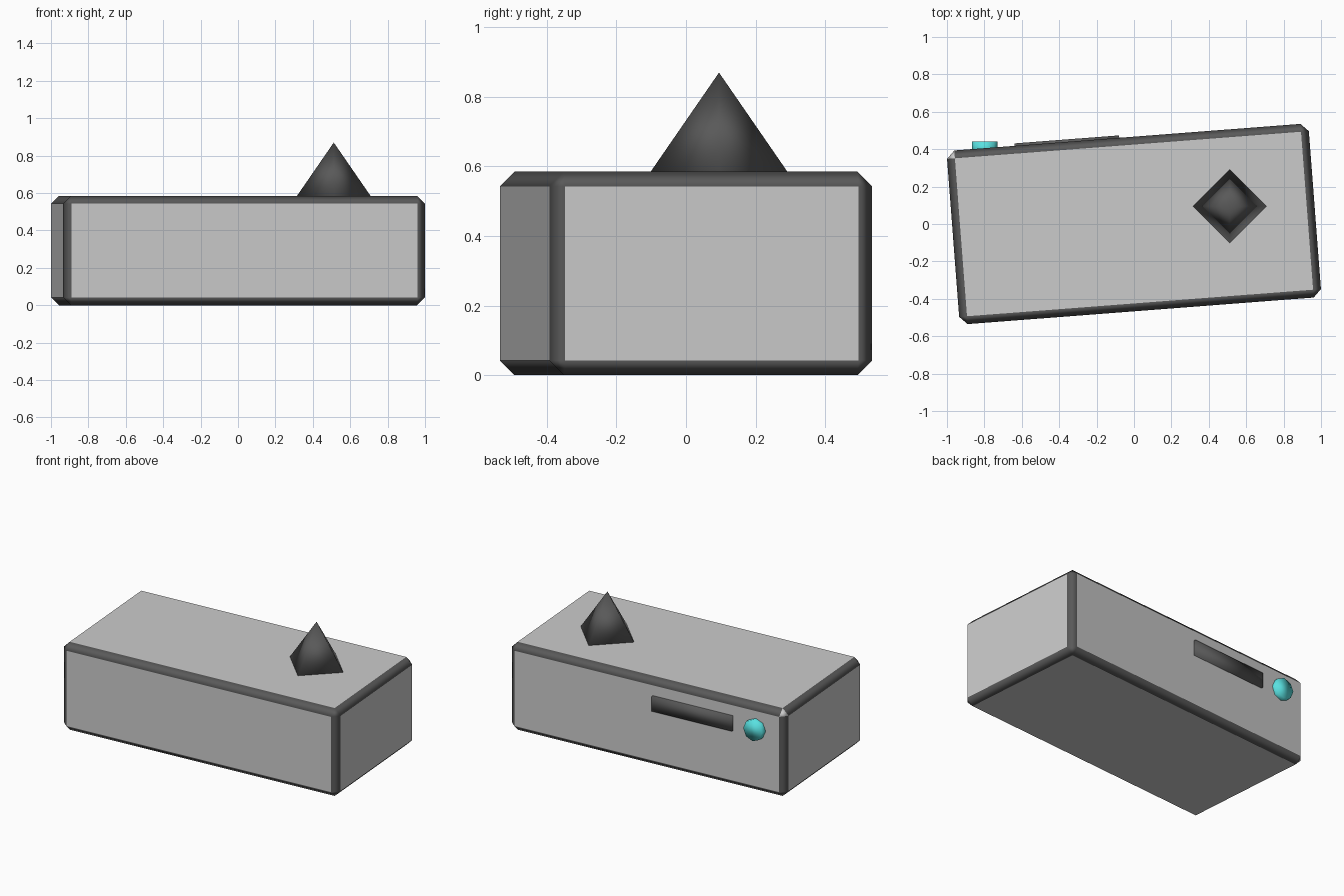
import bpy, bmesh
from math import radians, pi
from mathutils import Matrix, Vector

if "Cube" in bpy.data.objects:
    bpy.data.objects.remove(bpy.data.objects["Cube"])

TILT = Matrix.Rotation(radians(4.39), 4, 'Z')   # case is turned slightly on z
A, B, H, C = 0.970, 0.4655, 0.585, 0.042        # half length, half depth, height, bevel


def material(name, rgb):
    m = bpy.data.materials.new(name)
    m.diffuse_color = (*rgb, 1)
    m.use_nodes = True
    m.node_tree.nodes["Principled BSDF"].inputs["Base Color"].default_value = m.diffuse_color
    return m


grey = material("grey_shell", (0.8, 0.8, 0.8))
dark = material("dark_trim", (0.1, 0.1, 0.1))
cyan = material("cyan_light", (0.1, 0.75, 0.75))


def finish(name, bm, mats, smooth=True):
    for f in bm.faces:
        f.smooth = smooth
    me = bpy.data.meshes.new(name)
    bm.to_mesh(me)
    bm.free()
    for m in mats:
        me.materials.append(m)
    ob = bpy.data.objects.new(name, me)
    bpy.context.collection.objects.link(ob)
    return ob


def box(size, centre):
    bm = bmesh.new()
    bmesh.ops.create_cube(bm, size=1, matrix=Matrix.Translation(centre) @ Matrix.Diagonal((*size, 1)))
    return bm


# Case: grey panels, dark chamfered edges, one grey corner facet
bm = box((2 * A, 2 * B, H), (0, 0, H / 2))
bmesh.ops.bevel(bm, geom=bm.edges[:], offset=C, offset_type='OFFSET', segments=1,
                profile=0.5, affect='EDGES', material=1)
corner = min(bm.faces, key=lambda f: (f.calc_center_median() - Vector((-A, B, H))).length)
corner.material_index = 0
bm.transform(TILT)
case = finish("case", bm, [grey, dark])
wn = case.modifiers.new("flat_panels", 'WEIGHTED_NORMAL')
wn.weight = 100

# Slot plate on the back
bm = box((0.562, 0.053, 0.10), (-0.324, B - 0.0135, 0.425))
bm.transform(TILT)
finish("back_slot", bm, [dark])

# Four-sided spike on top
bm = bmesh.new()
bmesh.ops.create_cone(bm, cap_ends=True, segments=4, radius1=0.198, radius2=0, depth=0.287,
                      matrix=Matrix.Translation((0.512, 0.095, 0.583 + 0.1435)))
finish("top_spike", bm, [dark])

# Round indicator light on the back
bm = bmesh.new()
bmesh.ops.create_cone(bm, cap_ends=True, segments=8, radius1=0.069, radius2=0.069, depth=0.07,
                      matrix=Matrix.Translation((-0.798, 0.405, 0.425)) @ Matrix.Rotation(pi / 2, 4, 'X'))
finish("back_light", bm, [cyan])
